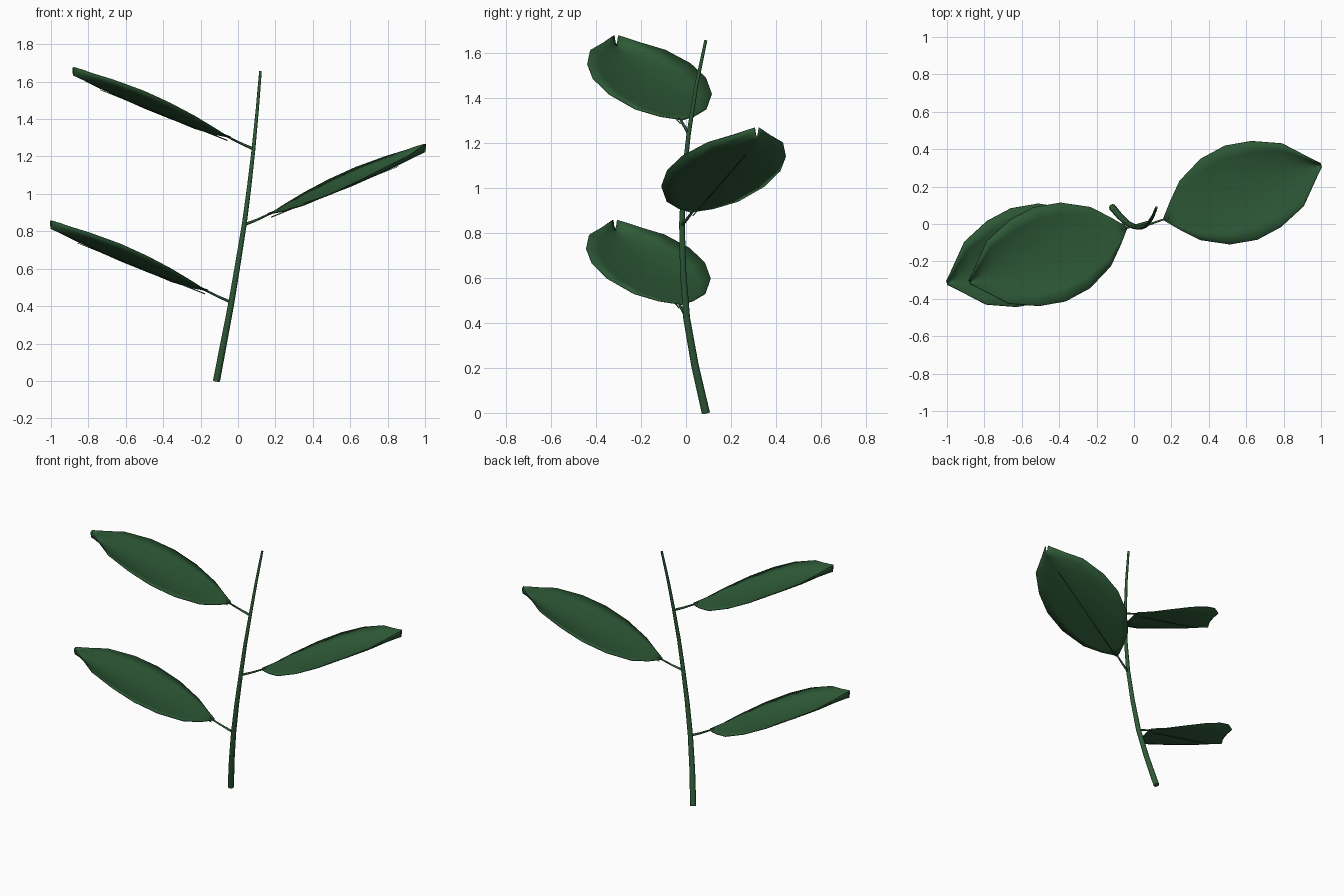
import bpy
from math import pi, sin
from mathutils import Vector, Matrix

if "Cube" in bpy.data.objects:
    bpy.data.objects.remove(bpy.data.objects["Cube"])

green = bpy.data.materials.new("leaf_green")
green.use_nodes = True
color = (0.028, 0.105, 0.039, 1)
green.diffuse_color = color
green.node_tree.nodes["Principled BSDF"].inputs["Base Color"].default_value = color


def finish(ob, angle=pi / 3):
    ob.data.materials.append(green)
    bpy.ops.object.select_all(action="DESELECT")
    ob.select_set(True)
    bpy.context.view_layer.objects.active = ob
    bpy.ops.object.shade_smooth_by_angle(angle=angle)


def new_mesh(name, verts, faces):
    me = bpy.data.meshes.new(name)
    me.from_pydata(verts, [], faces)
    ob = bpy.data.objects.new(name, me)
    bpy.context.collection.objects.link(ob)
    return ob


def tube(name, path, r0, r1, sides=8):
    """Tapered tube with capped ends along a list of points."""
    pts = [Vector(p) for p in path]
    n = len(pts)
    verts = []
    for i, p in enumerate(pts):
        along = (pts[min(i + 1, n - 1)] - pts[max(i - 1, 0)]).normalized()
        u = along.cross(Vector((0, 1, 0.1))).normalized()
        r = r0 + (r1 - r0) * i / (n - 1)
        for k in range(sides):
            verts.append(p + Matrix.Rotation(2 * pi * k / sides, 3, along) @ u * r)
    faces = [(i * sides + k, i * sides + (k + 1) % sides,
              (i + 1) * sides + (k + 1) % sides, (i + 1) * sides + k)
             for i in range(n - 1) for k in range(sides)]
    faces += [tuple(reversed(range(sides))), tuple(range((n - 1) * sides, n * sides))]
    finish(new_mesh(name, verts, faces))


# Each leaf station: position along the leaf, half width, rim height
STATIONS = [(0, .008, .004), (.07, .08, -.006), (.165, .168, -.005),
            (.325, .242, .008), (.49, .266, .022), (.65, .243, .033),
            (.82, .177, .036), (.91, .092, .038), (.965, .04, .042), (1, .01, .042)]
AXIS = Vector((-.84, -.29, .335))
SIDE = Vector((.326, -.945, 0))
ACROSS = 8


def leaf(name, base, joint, turn):
    spin = Matrix.Rotation(pi if turn else 0, 3, "Z")
    base, joint = Vector(base), Vector(joint)

    # Cupped blade
    verts = []
    for t, half, rim in STATIONS:
        sag = -.018 * sin(pi * t)
        for k in range(ACROSS + 1):
            s = 2 * k / ACROSS - 1
            up = sag + (rim - sag) * s * s
            verts.append(base + spin @ (AXIS * t + SIDE * half * s + Vector((0, 0, up))))
    w = ACROSS + 1
    faces = [(i * w + k, i * w + k + 1, (i + 1) * w + k + 1, (i + 1) * w + k)
             for i in range(len(STATIONS) - 1) for k in range(ACROSS)]
    blade = new_mesh(name + "_blade", verts, [tuple(reversed(f)) for f in faces])
    solid = blade.modifiers.new("thickness", "SOLIDIFY")
    solid.thickness = .005
    solid.offset = 0
    finish(blade)

    # Midrib under the blade, and the stalk joining it to the stem
    drop = Vector((0, 0, -.021))
    tube(name + "_midrib", [base + spin @ (AXIS * t + drop) for t in (.02, .42, .83)],
         .003, .0015, 4)
    tube(name + "_stalk", [joint, joint.lerp(base, .5) - Vector((0, 0, .003)),
                           base + spin @ AXIS * .03], .008, .005, 6)


# Curved main stem, tapering upward
tube("stem", [(-.115, .088, 0), (-.075, .04, .21), (-.035, .003, .42), (0, -.013, .63),
              (.034, -.018, .84), (.06, -.01, 1.04), (.083, .012, 1.24),
              (.103, .045, 1.45), (.12, .088, 1.655)], .019, .007, 10)

# Alternating leaves
leaf("lower_leaf", (-.16, -.025, .48), (-.035, .003, .42), False)
leaf("middle_leaf", (.16, .025, .89), (.034, -.018, .835), True)
leaf("upper_leaf", (-.04, -.02, 1.30), (.083, .012, 1.24), False)
